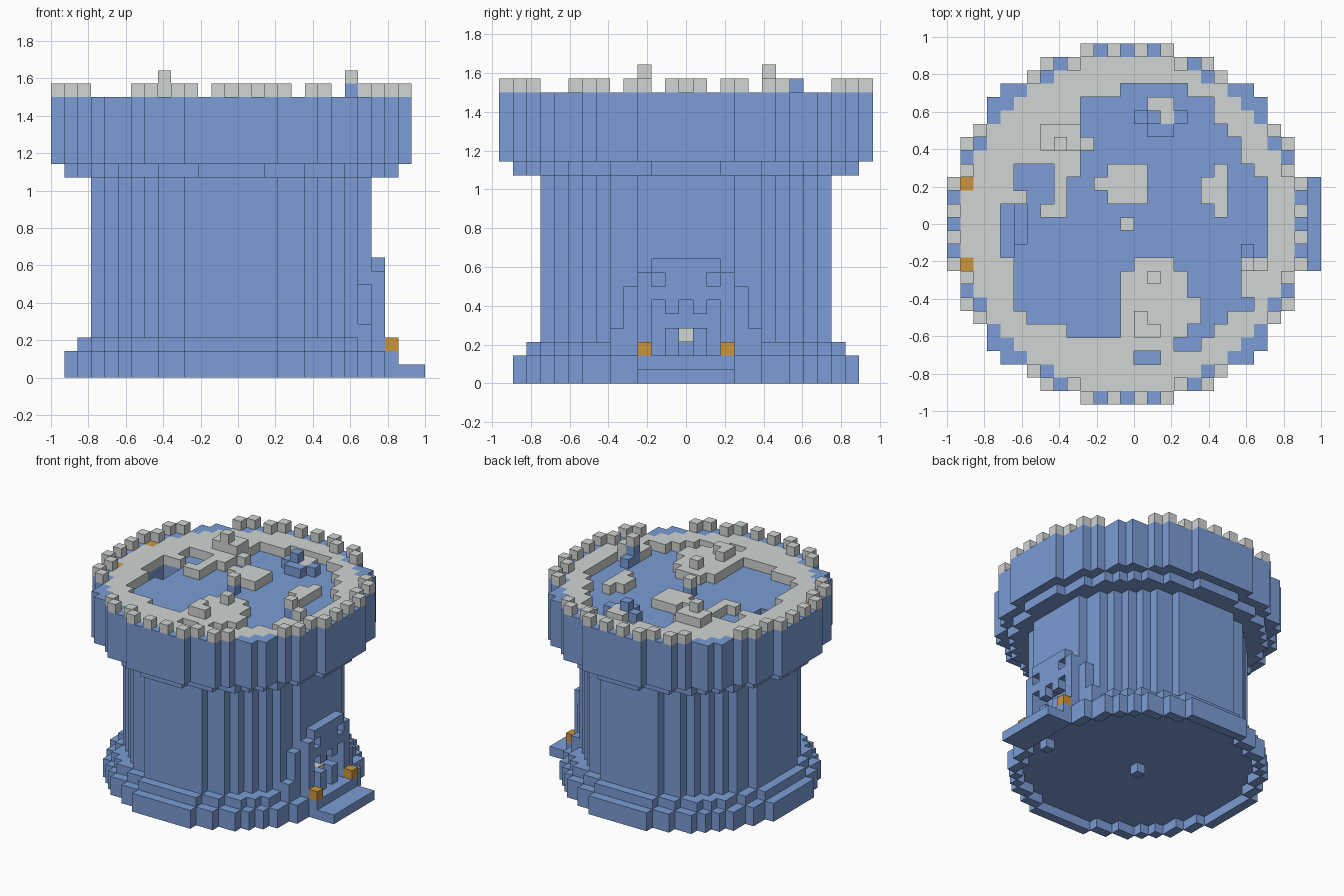
import bpy
import bmesh
from mathutils import Vector

cube = bpy.data.objects.get("Cube")
if cube:
    bpy.data.objects.remove(cube, do_unlink=True)

U = 1 / 14   # block size


def make_material(name, rgb):
    m = bpy.data.materials.new(name)
    m.use_nodes = True
    m.diffuse_color = (*rgb, 1)
    m.node_tree.nodes["Principled BSDF"].inputs["Base Color"].default_value = (*rgb, 1)
    return m


BLUE = make_material("blue stone", (0.2, 0.335, 0.67))
GREY = make_material("pale grey stone", (0.63, 0.66, 0.65))
GOLD = make_material("amber lamp", (0.6, 0.3, 0.044))

cells = {}   # (i, j, k) -> part name; i and j count from the tower axis
looks = {}   # part name -> material


def part(name, material):
    looks[name] = material
    return name


def blocks(i, j, k):
    """All blocks in three ranges; each is one number or an inclusive pair."""
    i, j, k = [r if isinstance(r, tuple) else (r, r) for r in (i, j, k)]
    return [(a, b, c) for a in range(i[0], i[1] + 1)
            for b in range(j[0], j[1] + 1) for c in range(k[0], k[1] + 1)]


def fill(name, i, j, k):
    for cell in blocks(i, j, k):
        cells[cell] = name


def cut(i, j, k):
    for cell in blocks(i, j, k):
        cells.pop(cell, None)


def round_blocks(r, k):
    n = int(r + 0.5)
    return [c for c in blocks((-n, n), (-n, n), k) if c[0] ** 2 + c[1] ** 2 <= (r + 0.5) ** 2]


def disc(name, r, k):
    for cell in round_blocks(r, k):
        cells[cell] = name


# Stacked round tiers
base = part("base_plinth", BLUE)
disc(base, 12, (0, 1))
disc(part("base_step", BLUE), 11, 2)
disc(part("tower_trunk", BLUE), 10, (3, 14))
disc(part("collar", BLUE), 11.75, 15)
disc(part("battlement", BLUE), 13, (16, 20))

# Recessed underside with two loose blocks
for cell in round_blocks(11, 0):
    cells.pop(cell)
fill(base, 0, 0, 0)
fill(base, 10, -2, 0)

# Paved roof ring, with the ragged sunken floor cut out of it
TOP = 20
paving = part("roof_paving", GREY)
disc(paving, 12, TOP)
for i, j in (((0, 4), 10), ((-3, 6), (8, 9)), ((-3, 7), 7), ((-2, 8), 6), ((-3, 8), 5),
             ((-8, 9), 4), ((-8, 10), 3), ((-7, 10), 2), ((-9, 10), (-2, 1)),
             ((-8, 10), -3), ((-8, 8), (-5, -4)), ((-8, 9), -6), ((-7, 7), -7),
             ((-4, 6), -8), ((4, 5), -9), ((1, 2), -10)):
    cut(i, j, TOP)

# Stepped shaft beside the floor
cut(-9, (-2, 1), (17, 19))
cut(-8, (-1, 1), (18, 19))

# Paving islands left standing on the floor
islands = part("paving_islands", GREY)
for i, j in ((-5, (1, 4)), (-4, 4), (-6, 1),            # tongue
             ((-1, 1), (2, 4)), (-2, 3),                # middle
             (7, (1, 4)), (6, (2, 3)),                  # side
             ((1, 3), -3), ((0, 4), (-8, -4)), (5, (-7, -6)),   # front
             ((2, 3), 9), (3, 8)):                      # back
    fill(islands, i, j, TOP)

# Raised paving blocks
raised = part("raised_paving", GREY)
for i, j in (((-6, -4), 7), (-6, 6), (-4, 6), (10, -3), (2, -4), (1, -7), ((1, 2), -8)):
    fill(raised, i, j, (TOP, TOP + 1))

# Blue blocks, posts and their grey caps
stones = part("roof_stones", BLUE)
posts = part("roof_posts", GREY)
for i, j, height in ((1, 8, 0), (2, 8, 1), (4, 8, 0), ((2, 3), 7, 0),
                     (9, -3, 1), (9, -2, 0), (0, 0, 0)):
    fill(stones, i, j, (TOP, TOP + height))
fill(posts, -5, 6, (TOP, TOP + 2))
fill(posts, 9, -3, TOP + 2)
fill(posts, 0, 0, TOP + 1)

# Crenels, repeated by eightfold symmetry
crenels = part("crenels", GREY)
for a, b in ((13, 1), (13, 3), (12, 4), (12, 6), (11, 7)):
    for sx in (-1, 1):
        for sy in (-1, 1):
            fill(crenels, sx * a, sy * b, TOP + 1)
            fill(crenels, sx * b, sy * a, TOP + 1)

# Gatehouse on the +x side: stepped arch with an opening
gate = part("gate_surround", BLUE)
fill(gate, (10, 11), (-3, 3), (2, 7))
fill(gate, (10, 11), (-2, 2), 8)
cut((10, 11), (-2, 2), (2, 5))

# Buttresses, arch windows, teeth, gate stones and lamps on both sides
teeth = part("gate_teeth", BLUE)
roof_lamps = part("roof_lamps", GOLD)
gate_lamps = part("gate_lamps", GOLD)
for s in (-1, 1):
    fill(gate, 10, 4 * s, (3, 6))
    fill(gate, 10, 5 * s, 3)
    cut(11, 2 * s, 7)
    fill(teeth, 11, s, 5)
    fill(teeth, (10, 11), s, (2, 3))
    fill(gate_lamps, 12, 3 * s, 2)
    fill(roof_lamps, -12, 3 * s, TOP)
fill(part("gate_keystone", GREY), 10, 0, 3)
fill(part("door_step", BLUE), (12, 14), (-3, 3), 0)

AXES = [Vector(v) for v in ((1, 0, 0), (0, 1, 0), (0, 0, 1))]


def skin(name, material):
    """Mesh the exposed block sides of one part."""
    bm = bmesh.new()
    for cell, owner in cells.items():
        if owner != name:
            continue
        mid = Vector(cell)
        for n in range(3):
            for s in (-1, 1):
                d = AXES[n] * s
                if tuple(int(v) for v in mid + d) in cells:
                    continue
                u = AXES[(n + 1) % 3] / 2
                v = AXES[(n + 2) % 3] / 2 * s
                f = mid + d / 2
                corners = (f - u - v, f + u - v, f + u + v, f - u + v)
                bm.faces.new([bm.verts.new(((p.x - 0.5) * U, p.y * U, (p.z + 0.5) * U))
                              for p in corners])
    bmesh.ops.remove_doubles(bm, verts=bm.verts, dist=U / 100)
    mesh = bpy.data.meshes.new(name)
    bm.to_mesh(mesh)
    bm.free()
    mesh.materials.append(material)
    bpy.context.collection.objects.link(bpy.data.objects.new(name, mesh))


for name, material in looks.items():
    skin(name, material)
